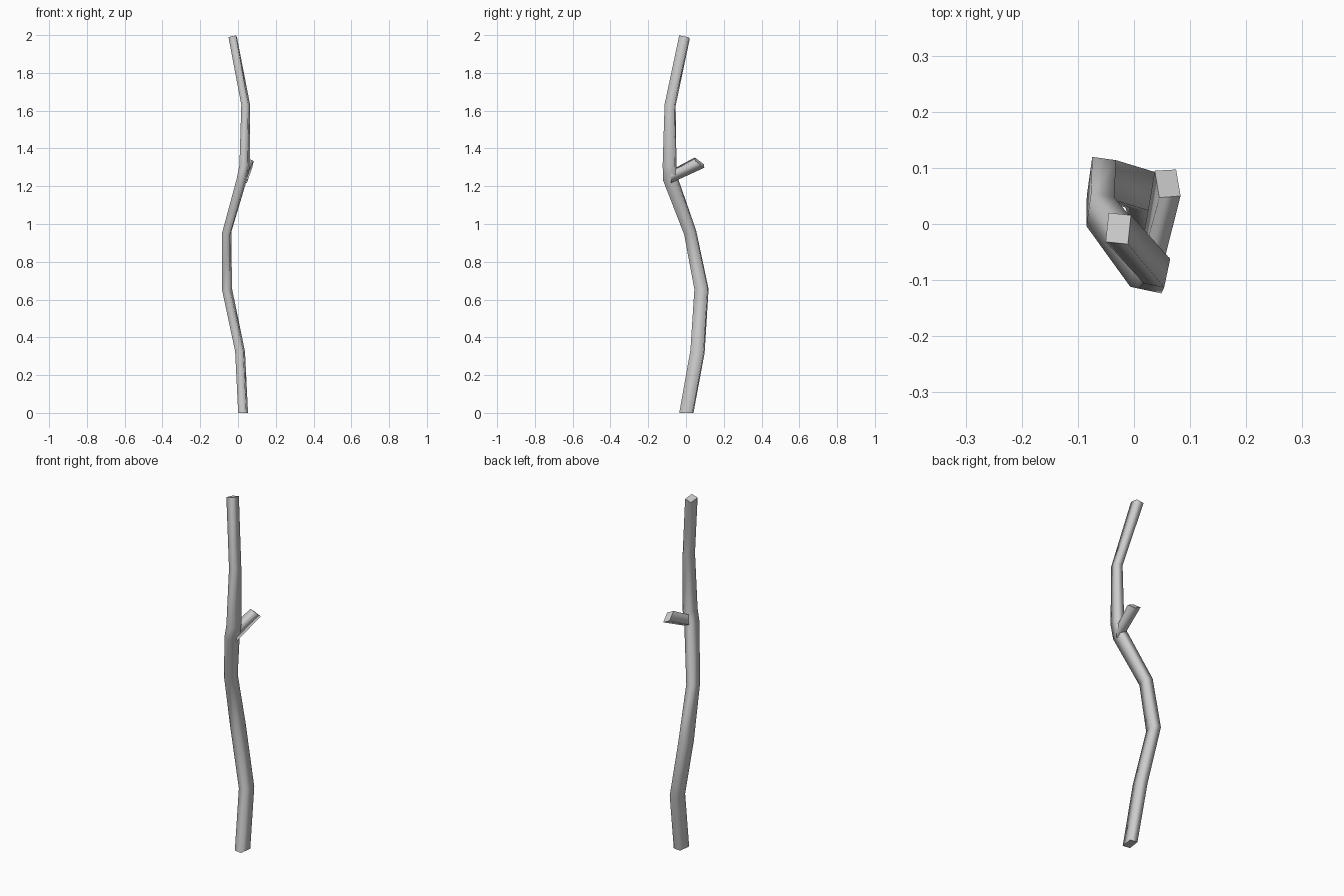
import bpy, bmesh, math
from mathutils import Vector

if "Cube" in bpy.data.objects:
    bpy.data.objects.remove(bpy.data.objects["Cube"])


def loft(name, rings, cap_start=True):
    """Four-sided tube through corner rings, smooth sides and flat end caps."""
    bm = bmesh.new()
    vs = [[bm.verts.new(p) for p in ring] for ring in rings]
    for a, b in zip(vs, vs[1:]):
        for i in range(4):
            j = (i + 1) % 4
            bm.faces.new((a[i], a[j], b[j], b[i])).smooth = True
    bm.faces.new(vs[-1])
    if cap_start:
        bm.faces.new(vs[0][::-1])
    bm.normal_update()
    me = bpy.data.meshes.new(name)
    bm.to_mesh(me)
    bm.free()
    ob = bpy.data.objects.new(name, me)
    bpy.context.collection.objects.link(ob)
    return ob


def mitred_rings(stations):
    """Rectangles (centre, width, depth, turn) tilted to the bend of the path."""
    pts = [Vector(s[0]) for s in stations]
    rings = []
    for k, (c, w, d, turn) in enumerate(stations):
        n = Vector((0, 0, 1))
        if k > 0:
            n = (pts[k] - pts[k - 1]).normalized()
            if k < len(pts) - 1:
                n += (pts[k + 1] - pts[k]).normalized()
        t = math.radians(turn)
        ring = []
        for sx, sy in ((-1, -1), (1, -1), (1, 1), (-1, 1)):
            x, y = sx * w / 2, sy * d / 2
            dx = x * math.cos(t) - y * math.sin(t)
            dy = x * math.sin(t) + y * math.cos(t)
            ring.append(pts[k] + Vector((dx, dy, -(n.x * dx + n.y * dy) / n.z)))
        rings.append(ring)
    return rings


# Main crooked stem
loft("stem", mitred_rings([
    ((0.027, 0.002, 0.0), 0.043, 0.070, -8),
    ((0.011, 0.061, 0.325), 0.043, 0.070, -8),
    ((-0.058, 0.082, 0.655), 0.043, 0.070, -8),
    ((-0.060, 0.022, 0.955), 0.042, 0.058, -8),
    ((0.021, -0.083, 1.24), 0.042, 0.068, -12),
    ((0.035, -0.087, 1.31), 0.042, 0.066, -12),
    ((0.041, -0.084, 1.63), 0.037, 0.052, -12),
    ((-0.028, -0.008, 1.989), 0.040, 0.052, -6),
]))

# Short cut-off side branch, rooted inside the stem
loft("side_branch", [
    [(0.010, -0.08, 1.285), (0.050, -0.08, 1.272),
     (0.047, -0.08, 1.217), (0.007, -0.08, 1.230)],
    [(0.045, 0.047, 1.352), (0.083, 0.050, 1.333),
     (0.075, 0.097, 1.298), (0.037, 0.095, 1.316)],
], cap_start=False)
